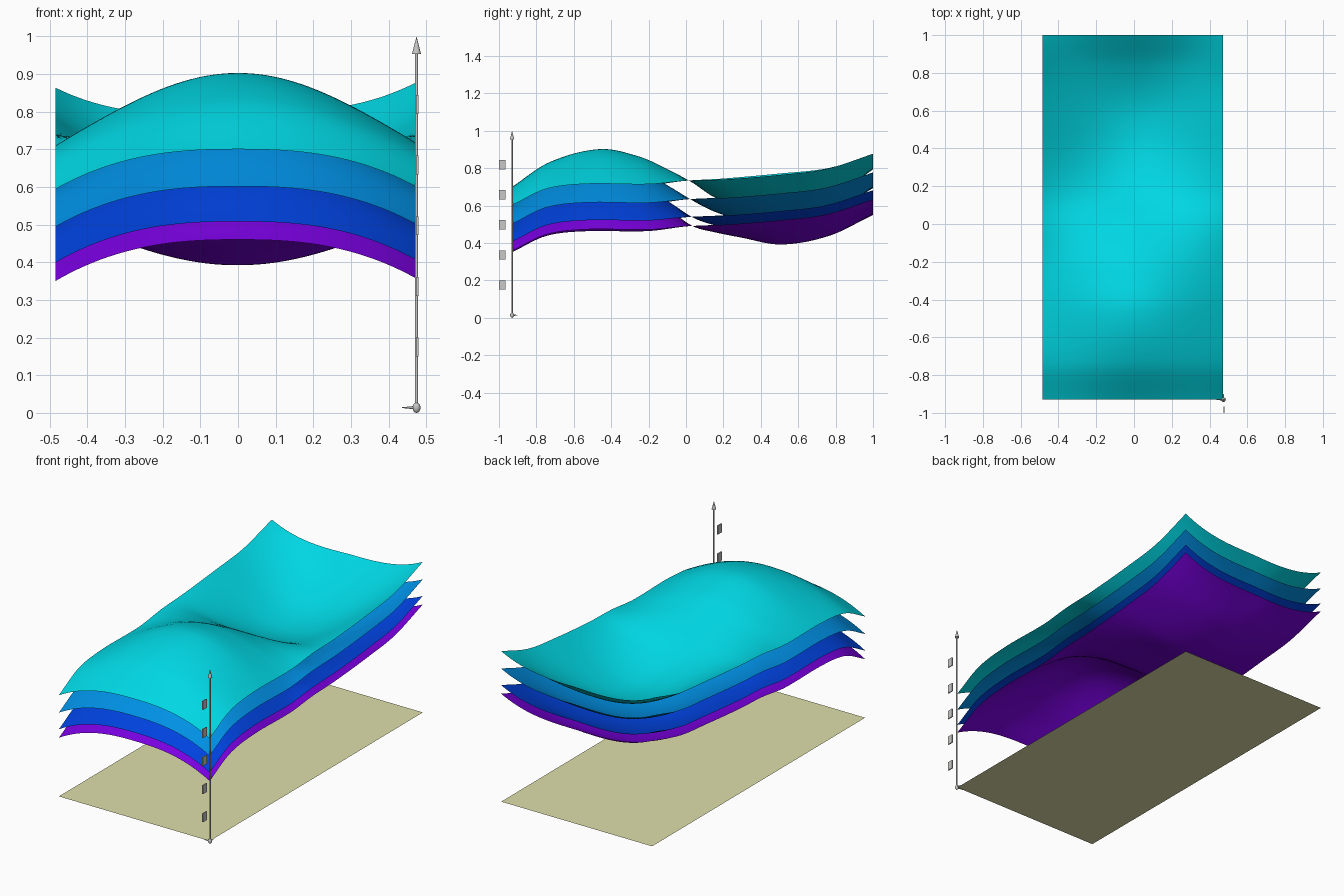
import bpy, bmesh, math
from mathutils import Vector, Matrix

if "Cube" in bpy.data.objects:
    bpy.data.objects.remove(bpy.data.objects["Cube"])

X0, X1, Y0, Y1 = -0.485, 0.472, -0.93, 1.0
BASE_Z = 0.014


def material(name, rgb):
    m = bpy.data.materials.new(name)
    m.diffuse_color = (*rgb, 1)
    m.use_nodes = True
    m.node_tree.nodes["Principled BSDF"].inputs["Base Color"].default_value = m.diffuse_color
    return m


def make_object(name, bm, mat, smooth=True):
    me = bpy.data.meshes.new(name)
    bm.to_mesh(me)
    bm.free()
    for p in me.polygons:
        p.use_smooth = smooth
    me.materials.append(mat)
    ob = bpy.data.objects.new(name, me)
    bpy.context.collection.objects.link(ob)
    return ob


# Height profiles (y, z): middle of the top and bottom sheets, side of the top sheet
MIDDLE_TOP = [(-0.93, .70), (-0.73, .832), (-0.46, .902), (-0.25, .862), (-0.1, .795),
              (0.03, .725), (0.15, .645), (0.3, .588), (0.46, .568), (0.65, .595),
              (0.84, .68), (1.0, .797)]
MIDDLE_BOTTOM = [(-0.93, .46), (-0.78, .57), (-0.58, .68), (-0.4, .712), (-0.22, .665),
                 (-0.08, .57), (0.04, .488), (0.15, .458), (0.29, .43), (0.51, .392),
                 (0.77, .44), (1.0, .553)]
SIDE = [(-0.93, .598), (-0.75, .685), (-0.54, .712), (-0.2, .712), (0, .733),
        (0.2, .742), (0.5, .768), (0.75, .80), (1.0, .88)]
DEPTH = 0.244          # distance from top to bottom sheet along the rim


def profile(pts, y):
    """Smooth cubic curve through the profile points."""
    n = len(pts)

    def slope(i):
        a, b = pts[max(i - 1, 0)], pts[min(i + 1, n - 1)]
        return (b[1] - a[1]) / (b[0] - a[0])
    i = 0
    while i < n - 2 and y > pts[i + 1][0]:
        i += 1
    (ya, za), (yb, zb) = pts[i], pts[i + 1]
    h = yb - ya
    t = (y - ya) / h
    return ((2*t**3 - 3*t**2 + 1) * za + (t**3 - 2*t**2 + t) * h * slope(i)
            + (3*t**2 - 2*t**3) * zb + (t**3 - t**2) * h * slope(i + 1))


def height(x, y, drop):
    u = min(abs(x) / 0.478, 1.02)
    s = 0.25 * (1 - y**4)
    w = (1 - s) * u ** (2 + y**4) + s * math.sin(min(u, 1) * math.pi / 2) ** 2
    f = drop / DEPTH
    mid = (1 - f) * profile(MIDDLE_TOP, y) + f * profile(MIDDLE_BOTTOM, y)
    side = profile(SIDE, y) - drop
    left_drop = 0.02 * max(0, -x / 0.48) * max(0, y) ** 4
    return mid + (side - mid) * w - left_drop


def grid_sheet(name, mat, nx, ny, zfun):
    bm = bmesh.new()
    rows = []
    for j in range(ny + 1):
        y = Y0 + (Y1 - Y0) * j / ny
        row = []
        for i in range(nx + 1):
            x = X0 + (X1 - X0) * i / nx
            row.append(bm.verts.new((x, y, zfun(x, y))))
        rows.append(row)
    for j in range(ny):
        for i in range(nx):
            bm.faces.new((rows[j][i], rows[j][i+1], rows[j+1][i+1], rows[j+1][i]))
    return make_object(name, bm, mat)


# Four stacked wavy sheets
SHEETS = [("top_sheet", "cyan", (0, .68, .77), 0),
          ("upper_middle_sheet", "sky blue", (0, .28, .78), .1),
          ("lower_middle_sheet", "royal blue", (0, .055, .74), .195),
          ("bottom_sheet", "purple", (.19, 0, .74), DEPTH)]
for name, colour, rgb, drop in SHEETS:
    grid_sheet(name, material(colour, rgb), 48, 96,
               lambda x, y, drop=drop: height(x, y, drop))

# Flat base plane
grid_sheet("base_plane", material("khaki", (.74, .74, .41)), 1, 1, lambda x, y: BASE_Z)

# Vertical axis with arrow tip, and short stubs for the other two axes
grey = material("grey", (.58, .58, .57))
AX = Vector((0.474, -0.93, BASE_Z))


def cone(name, start, end, r1, r2):
    d = end - start
    bm = bmesh.new()
    bmesh.ops.create_cone(bm, cap_ends=True, segments=16, radius1=r1, radius2=r2,
                          depth=d.length)
    rot = d.to_track_quat('Z', 'Y').to_matrix().to_4x4()
    bmesh.ops.transform(bm, matrix=Matrix.Translation((start + end) / 2) @ rot,
                        verts=bm.verts)
    return make_object(name, bm, grey, smooth=False)


cone("axis_shaft", AX, Vector((AX.x, AX.y, 0.955)), .004, .004)
cone("axis_tip", Vector((AX.x, AX.y, 0.953)), Vector((AX.x, AX.y, 1.0)), .012, 0)
cone("side_stub", AX, AX + Vector((-.038, 0, 0)), .005, .001)
cone("depth_stub", AX, AX + Vector((0, .03, 0)), .005, .001)

# Ball at the axis foot
bm = bmesh.new()
bmesh.ops.create_uvsphere(bm, u_segments=16, v_segments=10, radius=BASE_Z)
bmesh.ops.scale(bm, vec=(.75, .75, 1), verts=bm.verts)
bmesh.ops.translate(bm, vec=AX, verts=bm.verts)
make_object("axis_foot", bm, grey)

# Blank scale markers beside the axis
for k in range(5):
    bm = bmesh.new()
    bmesh.ops.create_cube(bm, size=1)
    bmesh.ops.scale(bm, vec=(.006, .034, .05), verts=bm.verts)
    bmesh.ops.translate(bm, vec=(AX.x + .002, -.983, .175 + .161 * k), verts=bm.verts)
    make_object(f"scale_marker_{k + 1}", bm, grey, smooth=False)
